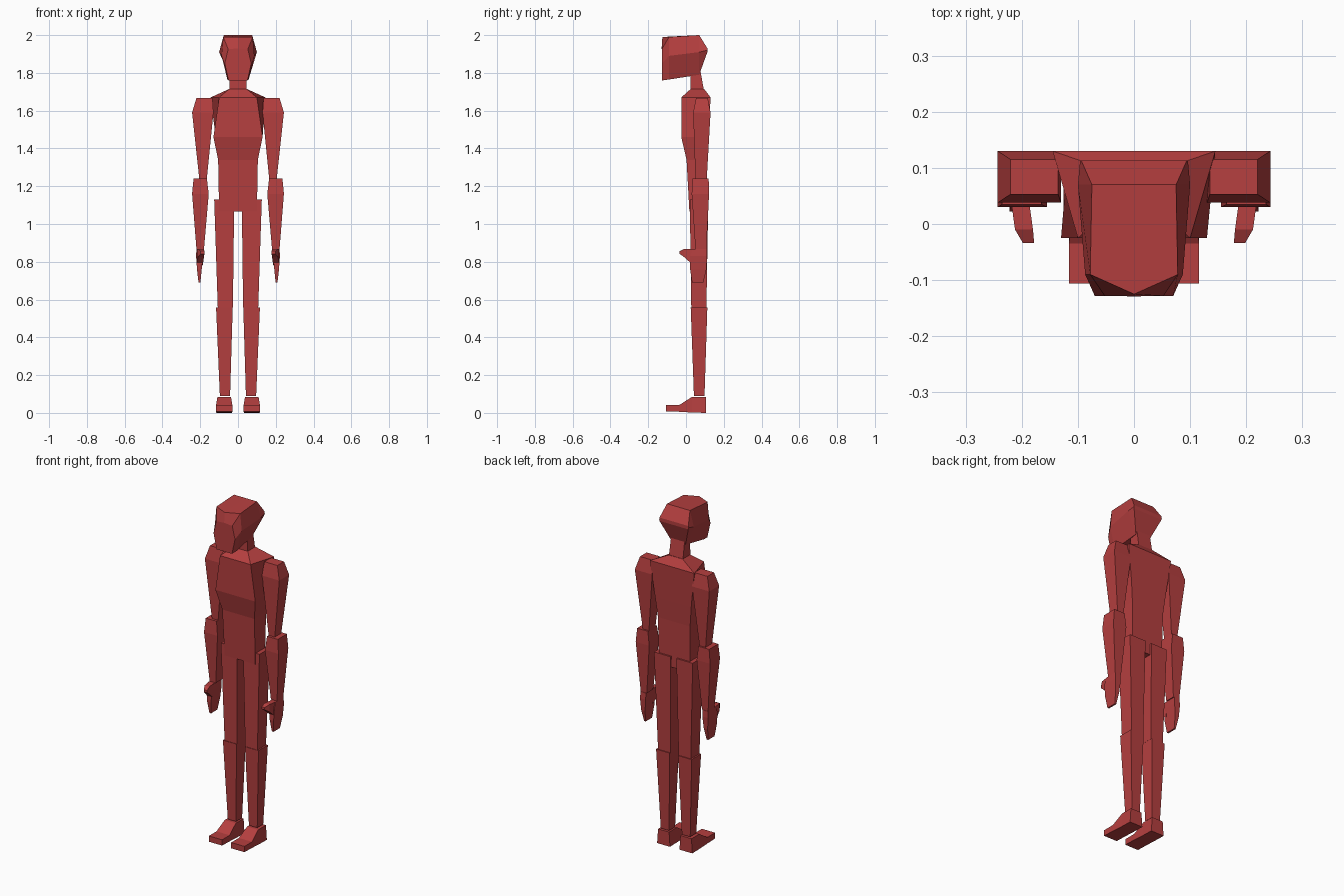
import bpy, bmesh

red = bpy.data.materials.new("matte red")
red.diffuse_color = (0.465, 0.05, 0.05, 1)


def loft(name, rings):
    """Skin a list of equal-length point rings and cap both ends."""
    bm = bmesh.new()
    loops = [[bm.verts.new(p) for p in ring] for ring in rings]
    n = len(loops[0])
    for a, b in zip(loops, loops[1:]):
        for i in range(n):
            j = (i + 1) % n
            bm.faces.new((a[i], a[j], b[j], b[i]))
    bm.faces.new(loops[0])
    bm.faces.new(loops[-1])
    bmesh.ops.recalc_face_normals(bm, faces=bm.faces)
    me = bpy.data.meshes.new(name)
    bm.to_mesh(me)
    bm.free()
    me.materials.append(red)
    ob = bpy.data.objects.new(name, me)
    bpy.context.collection.objects.link(ob)
    return ob


def limb(name, sections):
    """Box sections (z, x0, x1, y0, y1), built on both sides of the body."""
    for side, s in (("right", 1), ("left", -1)):
        loft(f"{side}_{name}", [[(s * x0, y0, z), (s * x1, y0, z), (s * x1, y1, z), (s * x0, y1, z)]
                                for z, x0, x1, y0, y1 in sections])


def trunk(name, sections):
    """Symmetric sections (z, front half width, back half width, y0, y1)."""
    loft(name, [[(-f, y0, z), (f, y0, z), (b, y1, z), (-b, y1, z)]
                for z, f, b, y0, y1 in sections])


# Torso with sloping shoulders
trunk("torso", [(1.065, 0.10, 0.10, 0.018, 0.108),
                (1.34, 0.105, 0.105, 0.003, 0.112),
                (1.46, 0.13, 0.118, -0.025, 0.12),
                (1.67, 0.10, 0.145, -0.025, 0.13),
                (1.715, 0.046, 0.046, 0.025, 0.096)])
trunk("neck", [(1.70, 0.046, 0.046, 0.025, 0.096),
               (1.82, 0.044, 0.044, 0.025, 0.075)])

# Head: sections from back to front (y, top width/z, middle width/z, bottom width/z, crown y/z)
head = [(0.113, 0.094, 1.93, 0.096, 1.92, 0.094, 1.91, 0.113, 1.93),
        (0.07, 0.075, 2.0, 0.10, 1.91, 0.046, 1.79, 0.07, 2.0),
        (-0.09, 0.078, 1.99, 0.087, 1.89, 0.056, 1.765, -0.125, 1.99),
        (-0.128, 0.052, 1.925, 0.07, 1.85, 0.05, 1.76, -0.129, 1.93)]
loft("head", [[(0, cy, cz), (tw, y, tz), (mw, y, mz), (bw, y, bz),
               (-bw, y, bz), (-mw, y, mz), (-tw, y, tz)]
              for y, tw, tz, mw, mz, bw, bz, cy, cz in head])

# Arms
limb("upper_arm", [(1.24, 0.165, 0.205, 0.05, 0.11),
                   (1.59, 0.13, 0.243, 0.038, 0.13),
                   (1.667, 0.135, 0.22, 0.053, 0.115)])
limb("forearm", [(0.868, 0.18, 0.22, 0.05, 0.108),
                 (1.16, 0.155, 0.243, 0.03, 0.122),
                 (1.242, 0.165, 0.235, 0.035, 0.12)])
limb("hand", [(0.69, 0.199, 0.209, 0.032, 0.092),
              (0.76, 0.192, 0.217, 0.022, 0.108),
              (0.83, 0.185, 0.222, 0.022, 0.112),
              (0.868, 0.185, 0.22, 0.035, 0.11)])

# Thumbs, lofted forward from the palm
for side, s in (("right", 1), ("left", -1)):
    loft(f"{side}_thumb", [[(s * x0, y, z0), (s * x1, y, z0), (s * x1, y, z1), (s * x0, y, z1)]
                           for y, x0, x1, z0, z1 in [(0.04, 0.187, 0.219, 0.78, 0.868),
                                                     (-0.01, 0.18, 0.212, 0.825, 0.868),
                                                     (-0.034, 0.178, 0.198, 0.842, 0.856)]])

# Legs
limb("thigh", [(0.557, 0.027, 0.107, 0.028, 0.108),
               (1.13, 0.02, 0.126, 0.02, 0.118)])
limb("calf", [(0.09, 0.042, 0.096, 0.042, 0.098),
              (0.557, 0.028, 0.116, 0.025, 0.113)])

# Feet: box sections from heel to toe (y, half width at sole, half width on top, top z)
for side, s in (("right", 1), ("left", -1)):
    cx = 0.073 * s
    loft(f"{side}_foot", [[(cx - w, y, zb), (cx + w, y, zb), (cx + t, y, z), (cx - t, y, z)]
                          for y, w, t, zb, z in [(0.105, 0.042, 0.036, 0.0, 0.085),
                                                 (0.032, 0.042, 0.036, 0.002, 0.085),
                                                 (-0.035, 0.043, 0.043, 0.006, 0.042),
                                                 (-0.106, 0.043, 0.043, 0.008, 0.042)]])
